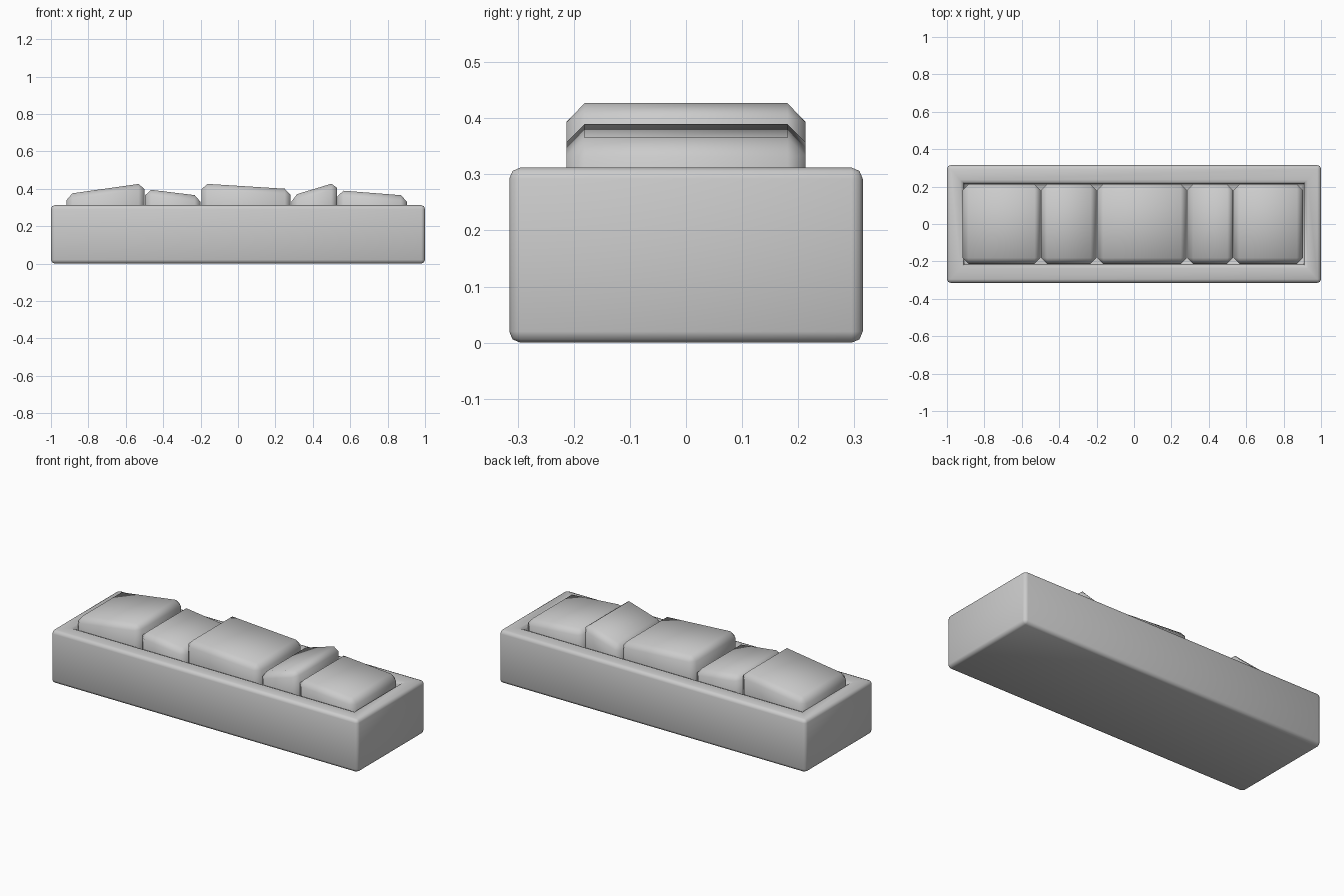
import bpy, bmesh
from mathutils import Vector
from math import radians

if "Cube" in bpy.data.objects:
    bpy.data.objects.remove(bpy.data.objects["Cube"], do_unlink=True)

grey = bpy.data.materials.new("plain grey")
grey.use_nodes = True
colour = (0.6, 0.6, 0.6, 1)
grey.diffuse_color = colour
grey.node_tree.nodes["Principled BSDF"].inputs["Base Color"].default_value = colour


def finish(bm, name, width, segments, edges):
    """Bevel the chosen edges and turn the mesh into a smooth shaded object."""
    bmesh.ops.bevel(bm, geom=edges, offset=width, segments=segments,
                    profile=0.5, affect='EDGES', clamp_overlap=True)
    bmesh.ops.recalc_face_normals(bm, faces=bm.faces)
    mesh = bpy.data.meshes.new(name)
    bm.to_mesh(mesh)
    bm.free()
    mesh.materials.append(grey)
    obj = bpy.data.objects.new(name, mesh)
    bpy.context.collection.objects.link(obj)
    bpy.ops.object.select_all(action='DESELECT')
    obj.select_set(True)
    bpy.context.view_layer.objects.active = obj
    bpy.ops.object.shade_smooth_by_angle(angle=radians(60))


# Tray: a box with a rectangular recess sunk into its top
HALF_X, HALF_Y, HEIGHT = 1.0, 0.315, 0.312
bm = bmesh.new()
bmesh.ops.create_cube(bm, size=2)
for v in bm.verts:
    v.co = Vector((v.co.x * HALF_X, v.co.y * HALF_Y, (v.co.z + 1) / 2 * HEIGHT))
top = max(bm.faces, key=lambda f: f.calc_center_median().z)
bmesh.ops.inset_region(bm, faces=[top], thickness=0.1)
for v in top.verts:
    v.co.x = 0.91 if v.co.x > 0 else -0.91
    v.co.y = 0.217 if v.co.y > 0 else -0.217
floor = bmesh.ops.extrude_discrete_faces(bm, faces=[top])["faces"][0]
for v in floor.verts:
    v.co.z = 0.15
# Leave the flat mitre edges of the rim unbevelled
sharp = [e for e in bm.edges if e.calc_face_angle(0) > 0.5]
finish(bm, "tray", 0.02, 2, sharp)

# Wedge blocks: left x, right x, and top height at each side
blocks = [
    ("long_rising_block", -0.917, -0.5, 0.371, 0.43),
    ("short_falling_block", -0.496, -0.2, 0.398, 0.362),
    ("centre_block", -0.196, 0.282, 0.428, 0.398),
    ("short_rising_block", 0.285, 0.53, 0.362, 0.436),
    ("end_falling_block", 0.532, 0.903, 0.392, 0.363),
]
for name, x0, x1, z0, z1 in blocks:
    bm = bmesh.new()
    bmesh.ops.create_cube(bm, size=2)
    for v in bm.verts:
        right = v.co.x > 0
        z = (z1 if right else z0) if v.co.z > 0 else 0.15
        v.co = Vector((x1 if right else x0, v.co.y * 0.213, z))
    finish(bm, name, 0.032, 1, bm.edges[:])
